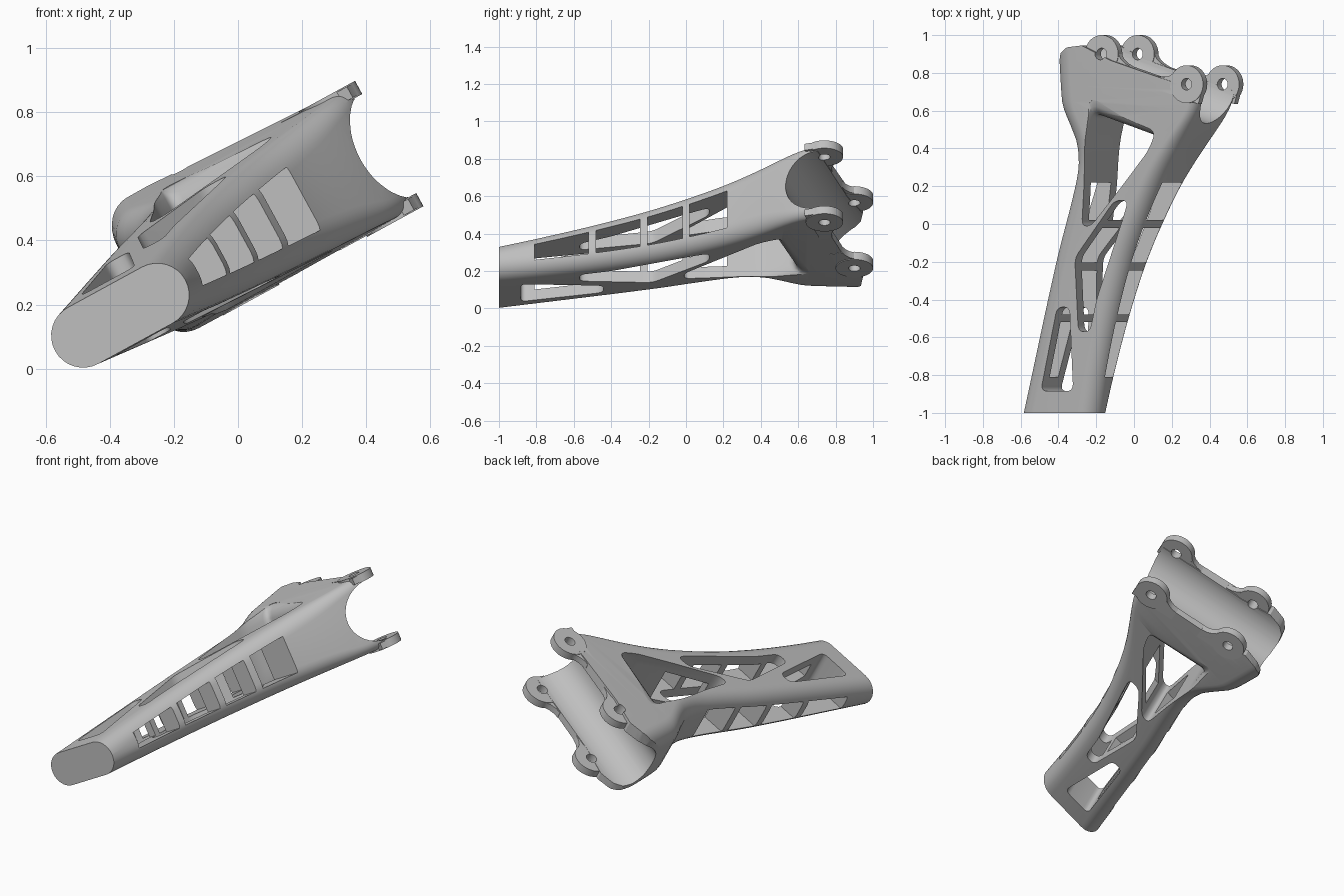
import bpy, bmesh, math
from mathutils import Matrix, Vector

cube = bpy.data.objects.get("Cube")
if cube:
    bpy.data.objects.remove(cube, do_unlink=True)

SHADE = (0.52, 0.52, 0.52, 1)
grey = bpy.data.materials.new("satin grey")
grey.use_nodes = True
grey.diffuse_color = SHADE
grey.node_tree.nodes["Principled BSDF"].inputs["Base Color"].default_value = SHADE

# Work frame: u across the arm, v along it, w through its thickness
TILT = Matrix.Rotation(math.radians(-28.6), 4, 'Y')


def curve_at(pts, v):
    """Smooth value through (v, value) points."""
    if v <= pts[0][0]:
        return pts[0][1]
    for i in range(len(pts) - 1):
        (v0, a), (v1, b) = pts[i], pts[i + 1]
        if v <= v1:
            p, n = pts[max(i - 1, 0)], pts[min(i + 2, len(pts) - 1)]
            h, t = v1 - v0, (v - v0) / (v1 - v0)
            m0 = (b - p[1]) / (v1 - p[0]) * h
            m1 = (n[1] - a) / (n[0] - v0) * h
            return ((2*t**3 - 3*t*t + 1) * a + (t**3 - 2*t*t + t) * m0
                    + (3*t*t - 2*t**3) * b + (t**3 - t*t) * m1)
    return pts[-1][1]


LEFT = [(-1, -.475), (-.2, -.23), (.15, -.108), (.3, -.067), (.42, -.067),
        (.5, -.093), (.62, -.14), (.7, -.147), (1, -.147)]
RIGHT = [(-1, -.012), (-.8, .037), (-.5, .122), (-.2, .227), (.05, .343),
         (.25, .455), (.55, .66), (.65, .712), (.72, .725), (1, .725)]
RIGHT_FILLET = [(-1, .0995), (.1, .0995), (.4, .085), (.6, .055), (1, .05)]


def loft(name, rings):
    """Closed solid through rings with equal point counts."""
    bm = bmesh.new()
    loops = [[bm.verts.new(p) for p in ring] for ring in rings]
    n = len(loops[0])
    for a, b in zip(loops, loops[1:]):
        for i in range(n):
            bm.faces.new((a[i], a[(i + 1) % n], b[(i + 1) % n], b[i]))
    bm.faces.new(loops[0])
    bm.faces.new(loops[-1])
    bmesh.ops.recalc_face_normals(bm, faces=bm.faces)
    mesh = bpy.data.meshes.new(name)
    bm.to_mesh(mesh)
    bm.free()
    mesh.materials.append(grey)
    ob = bpy.data.objects.new(name, mesh)
    bpy.context.collection.objects.link(ob)
    return ob


def slab(name, outline, w0, w1):
    return loft(name, [[(u, v, w) for u, v in outline] for w in (w0, w1)])


def rounded(pts, r):
    """Round every corner of an outline."""
    out = []
    for i, p in enumerate(pts):
        p = Vector(p)
        ends = []
        for q in (pts[i - 1], pts[(i + 1) % len(pts)]):
            d = Vector(q) - p
            ends.append(p + d.normalized() * min(r, d.length * .45))
        for k in range(6):
            t = k / 5
            out.append(tuple(ends[0] * (1-t)**2 + p * 2*t*(1-t) + ends[1] * t*t))
    return out


def disc(name, c, r, w0, w1, n=48):
    ring = [(c[0] + r * math.cos(2*math.pi*i/n), c[1] + r * math.sin(2*math.pi*i/n))
            for i in range(n)]
    return slab(name, ring, w0, w1)


def combine(target, tool, op):
    m = target.modifiers.new(op, 'BOOLEAN')
    m.operation, m.solver, m.object = op, 'EXACT', tool
    bpy.context.view_layer.objects.active = target
    bpy.ops.object.modifier_apply(modifier=m.name)
    bpy.data.objects.remove(tool, do_unlink=True)


# Arm body: rounded-rectangle sections swept along v
def section(v):
    l, r = curve_at(LEFT, v), curve_at(RIGHT, v)
    lo, hi = .222 - .027 * (v + 1), .422 + .11 * (v + 1)
    f, g = .0995, curve_at(RIGHT_FILLET, v)
    corners = [(r - g, hi - g, g), (l + f, hi - f, f), (l + f, lo + f, f), (r - g, lo + g, g)]
    ring = []
    for q, (cu, cw, rad) in enumerate(corners):
        for k in range(9):
            a = (q + k / 8) * math.pi / 2
            ring.append((cu + rad * math.cos(a), v, cw + rad * math.sin(a)))
    return ring


STEPS = 48
arm = loft("bracket_arm", [section(-1 + 1.98 * i / STEPS) for i in range(STEPS + 1)])

# Slanted far end with a rounded left corner
end = [(-.4, .78), (-.15, .8), (-.135, .86), (-.11, .905), (-.06, .935), (.03, .945),
       (.2, .866), (.8, .679), (.8, 1.2), (-.4, 1.2)]
combine(arm, slab("end_cutter", end, -.2, 1), 'DIFFERENCE')

# Concave saddle between the two lug rows
along = Vector((.954, -.298))
out = Vector((.298, .954))
saddle = []
for s in (-.6, 1.0):
    c = Vector((.139, .885)) + along * s
    ring = []
    for k in range(48):
        a = 2 * math.pi * k / 48
        p = c + out * (.185 * math.cos(a))
        ring.append((p.x, p.y, .39 + .174 * math.sin(a)))
    saddle.append(ring)
combine(arm, loft("saddle_cutter", saddle), 'DIFFERENCE')

# Large triangular opening, its far edge flared toward both faces
big = rounded([(-.025, -.01), (.0, .2), (.015, .4), (.065, .585), (.45, .46), (.4, .38),
               (.03, -.01)], .04)
layers = [(-.1, .08)]
for k in range(13):
    w = .39 - .212 * math.cos(math.pi * k / 12)
    depth = max(0, min(w - .178, .602 - w, .08))
    layers.append((w, .08 - math.sqrt(.08**2 - (.08 - depth)**2)))
layers.append((.9, .08))
combine(arm, loft("big_opening_cutter",
                  [[(u, v + e * min(max((v - .25) / .25, 0), 1), w) for u, v in big]
                   for w, e in layers]), 'DIFFERENCE')

# Two smaller openings straight through
for pts in ([(.18, .125), (.262, .125), (.225, .03), (.04, -.4), (-.01, -.57),
             (-.08, -.57), (-.078, -.18)],
            [(-.2, -.44), (-.125, -.44), (-.13, -.885), (-.325, -.885)]):
    combine(arm, slab("opening_cutter", rounded(pts, .04), -.1, .9), 'DIFFERENCE')

# Four side windows through both walls, leaving cross ribs between them
for v0, v1 in ((-.81, -.52), (-.48, -.245), (-.205, -.02), (.02, .22)):
    corners = []
    for v, up in ((v0, 0), (v1, 0), (v1, 1), (v0, 1)):
        t = (v + .81) / 1.03
        corners.append((v, (.375 + .105 * t) if up else (.281 - .024 * t)))
    combine(arm, loft("window_cutter", [[(u, v, w) for v, w in corners]
                                        for u in (-.9, .9)]), 'DIFFERENCE')

# Four mounting lugs blended into the lips, with bolt holes
for u, v, inner in ((.139, .9, 1), (.651, .74, -1)):
    c = Vector((u, v))
    local = [(.097 * math.cos(math.radians(a)), .097 * math.sin(math.radians(a)))
             for a in range(20, 181, 8)]
    local += [(-.097, -.08), (.18, -.08), (.18, -.012), (.145, -.005), (.115, .01)]
    shape = [tuple(c + along * (a * inner) + out * b) for a, b in local]
    for w0, w1 in ((.172, .211), (.571, .61)):
        combine(arm, slab("lug", shape, w0, w1), 'UNION')
        combine(arm, disc("lug_disc", c, .1, w0 - .004, w1 + .004), 'UNION')
        combine(arm, disc("bolt_hole_cutter", c, .031, w0 - .05, w1 + .05), 'DIFFERENCE')

# Tilt into place and shade
arm.data.transform(TILT)
bpy.ops.object.select_all(action='DESELECT')
arm.select_set(True)
bpy.context.view_layer.objects.active = arm
bpy.ops.object.shade_smooth_by_angle(angle=math.radians(30))
